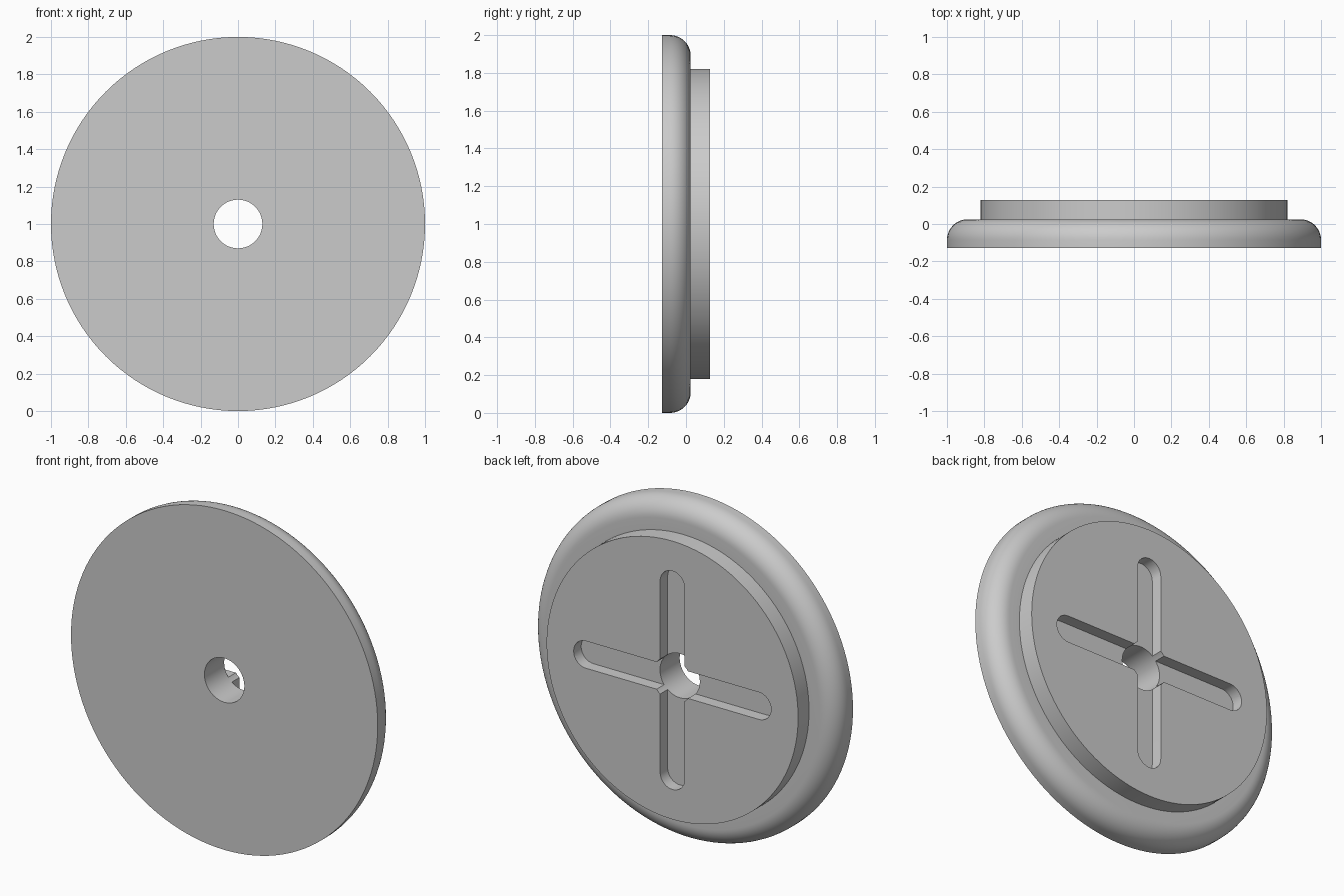
import bpy, bmesh, math

cube = bpy.data.objects.get("Cube")
if cube:
    bpy.data.objects.remove(cube, do_unlink=True)

SEGMENTS = 128
HALF = 0.127          # half of the total thickness
STEP = 0.025          # where the rim ends and the raised boss begins
RIM, BOSS, BORE = 1.0, 0.82, 0.13
FILLET = 0.11
SLOT_R, SLOT_END, SLOT_DEPTH = 0.08, 0.644, 0.07

grey = bpy.data.materials.new("plain grey")
grey.use_nodes = True
colour = (0.6, 0.6, 0.6, 1)
grey.diffuse_color = colour
grey.node_tree.nodes["Principled BSDF"].inputs["Base Color"].default_value = colour


def finish(bm, name):
    """Turn a bmesh into an object standing at the wheel centre."""
    bmesh.ops.recalc_face_normals(bm, faces=bm.faces)
    mesh = bpy.data.meshes.new(name)
    bm.to_mesh(mesh)
    bm.free()
    obj = bpy.data.objects.new(name, mesh)
    obj.location.z = RIM
    mesh.materials.append(grey)
    bpy.context.collection.objects.link(obj)
    return obj


def lathe(name, profile):
    """Revolve a closed (radius, y) profile around the y axis."""
    bm = bmesh.new()
    rings = []
    for i in range(SEGMENTS):
        a = math.tau * i / SEGMENTS
        rings.append([bm.verts.new((r * math.cos(a), y, r * math.sin(a))) for r, y in profile])
    for i, ring in enumerate(rings):
        after = rings[(i + 1) % SEGMENTS]
        for j in range(len(profile)):
            k = (j + 1) % len(profile)
            bm.faces.new((ring[j], ring[k], after[k], after[j]))
    return finish(bm, name)


def slot_cutter(name, turn):
    """Round-ended bar that reaches from the slot floor past the back."""
    bm = bmesh.new()
    outline = []
    for side in (1, -1):
        for i in range(17):
            a = -math.pi / 2 + math.pi * i / 16
            x = side * (SLOT_END - SLOT_R + SLOT_R * math.cos(a))
            outline.append(bm.verts.new((x, HALF - SLOT_DEPTH, side * SLOT_R * math.sin(a))))
    floor = bm.faces.new(outline)
    top = bmesh.ops.extrude_face_region(bm, geom=[floor])["geom"]
    moved = [v for v in top if isinstance(v, bmesh.types.BMVert)]
    bmesh.ops.translate(bm, verts=moved, vec=(0, SLOT_DEPTH + 0.1, 0))
    cutter = finish(bm, name)
    cutter.rotation_euler.y = turn
    cutter.hide_render = True
    return cutter


# Disc: flat front, rounded rim, raised boss at the back, open bore
profile = [(BORE, -HALF), (RIM, -HALF)]
for i in range(13):
    a = math.pi / 2 * i / 12
    profile.append((RIM - FILLET + FILLET * math.cos(a), STEP - FILLET + FILLET * math.sin(a)))
profile += [(BOSS, STEP), (BOSS, HALF), (BORE, HALF)]
disc = lathe("slotted_disc", profile)

# Crossed slots in the boss
bpy.context.view_layer.objects.active = disc
for name, turn in (("level_slot_cutter", 0), ("upright_slot_cutter", math.pi / 2)):
    cutter = slot_cutter(name, turn)
    cut = disc.modifiers.new(name, "BOOLEAN")
    cut.operation, cut.solver, cut.object = "DIFFERENCE", "EXACT", cutter
    bpy.ops.object.modifier_apply(modifier=cut.name)
    bpy.data.objects.remove(cutter, do_unlink=True)

# Smooth curves, sharp edges
bpy.ops.object.select_all(action="DESELECT")
disc.select_set(True)
bpy.ops.object.shade_smooth_by_angle(angle=math.radians(30))
